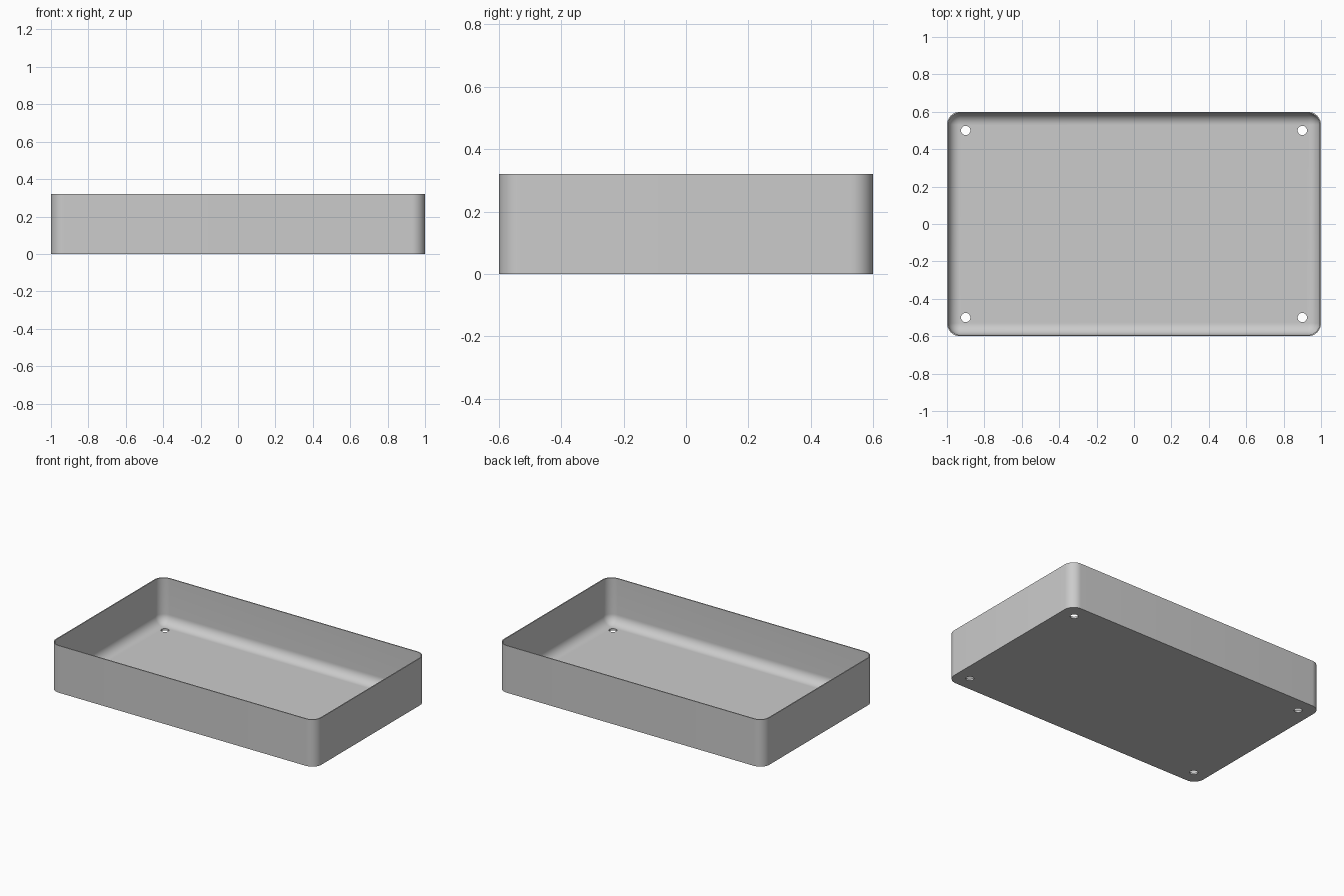
import bpy, bmesh
from math import sin, cos, pi, radians

cube = bpy.data.objects.get("Cube")
if cube:
    bpy.data.objects.remove(cube, do_unlink=True)

HALF_X, HALF_Y, HEIGHT = 1.0, 0.6, 0.32
WALL, FLOOR = 0.007, 0.012
CORNER = 0.07
INNER = CORNER - WALL
STEPS = 12

grey = bpy.data.materials.new("light grey")
grey.use_nodes = True
colour = (0.6, 0.6, 0.6, 1)
grey.diffuse_color = colour
grey.node_tree.nodes["Principled BSDF"].inputs["Base Color"].default_value = colour


def ring(bm, radius, z):
    """Rounded rectangle whose corner arcs share fixed centres."""
    verts = []
    for q, (sx, sy) in enumerate([(1, 1), (-1, 1), (-1, -1), (1, -1)]):
        for i in range(STEPS + 1):
            a = (q + i / STEPS) * pi / 2
            verts.append(bm.verts.new((sx * (HALF_X - CORNER) + radius * cos(a),
                                       sy * (HALF_Y - CORNER) + radius * sin(a), z)))
    return verts


# Tray shell: outer wall, rim, inner wall, then the rounded inner foot
profile = [(CORNER, 0), (CORNER, HEIGHT), (INNER, HEIGHT)]
for i in range(STEPS + 1):
    a = i / STEPS * pi / 2
    profile.append((INNER * cos(a), FLOOR + INNER * (1 - sin(a))))

bm = bmesh.new()
rings = [ring(bm, r, z) for r, z in profile]
for low, high in zip(rings, rings[1:]):
    for i in range(len(low)):
        j = (i + 1) % len(low)
        bm.faces.new((low[i], low[j], high[j], high[i]))
bm.faces.new(rings[0][::-1])
bm.faces.new(rings[-1])
bmesh.ops.remove_doubles(bm, verts=bm.verts, dist=0.0001)
bmesh.ops.recalc_face_normals(bm, faces=bm.faces)
mesh = bpy.data.meshes.new("tray")
bm.to_mesh(mesh)
bm.free()
mesh.materials.append(grey)
tray = bpy.data.objects.new("tray", mesh)
bpy.context.collection.objects.link(tray)

# Four round holes through the floor
bm = bmesh.new()
for x in (-0.9, 0.9):
    for y in (-0.5, 0.5):
        made = bmesh.ops.create_cone(bm, cap_ends=True, segments=32,
                                     radius1=0.025, radius2=0.025, depth=0.2)
        bmesh.ops.translate(bm, verts=made["verts"], vec=(x, y, 0))
mesh = bpy.data.meshes.new("hole_cutter")
bm.to_mesh(mesh)
bm.free()
mesh.materials.append(grey)
cutter = bpy.data.objects.new("hole_cutter", mesh)
bpy.context.collection.objects.link(cutter)

cut = tray.modifiers.new("floor holes", 'BOOLEAN')
cut.operation = 'DIFFERENCE'
cut.solver = 'EXACT'
cut.object = cutter
bpy.context.view_layer.objects.active = tray
tray.select_set(True)
bpy.ops.object.modifier_apply(modifier=cut.name)
bpy.data.objects.remove(cutter, do_unlink=True)

bpy.ops.object.shade_smooth_by_angle(angle=radians(30))
